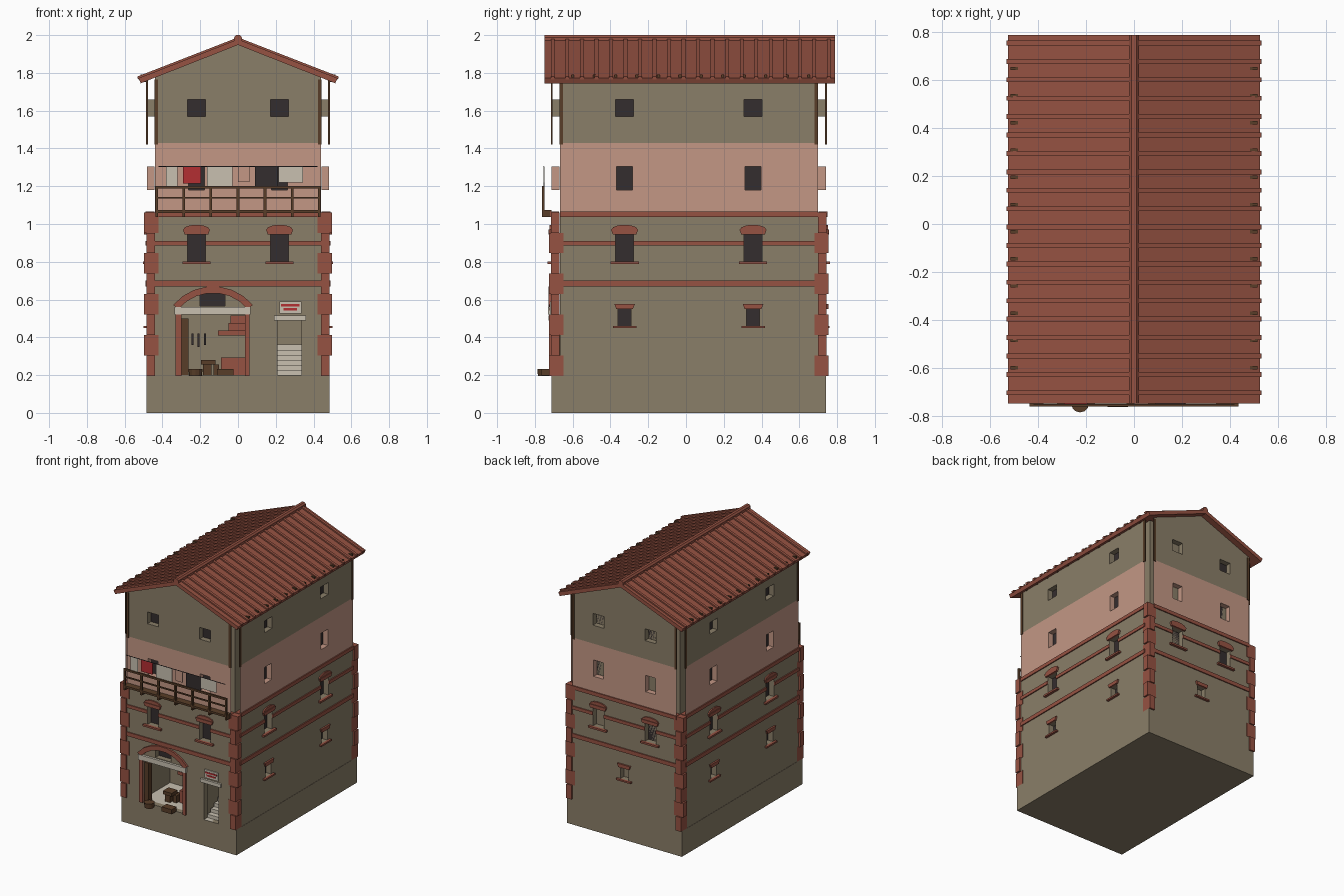
import bpy, bmesh, math
from mathutils import Matrix, Vector

if "Cube" in bpy.data.objects:
    bpy.data.objects.remove(bpy.data.objects["Cube"])

YC = 0.015
HALF = {'front': 0.727, 'back': 0.727, 'right': 0.483, 'left': 0.483}
TURN = {'front': 0, 'right': math.pi / 2, 'back': math.pi, 'left': -math.pi / 2}


def material(name, r, g, b):
    m = bpy.data.materials.new(name)
    lin = [((c / 255 + 0.055) / 1.055) ** 2.4 for c in (r, g, b)]
    m.diffuse_color = (*lin, 1)
    m.use_nodes = True
    m.node_tree.nodes["Principled BSDF"].inputs["Base Color"].default_value = m.diffuse_color
    return m


OLIVE = material('olive plaster', 138, 126, 104)
PINK = material('pink plaster', 195, 151, 133)
BRICK = material('red brick', 150, 82, 66)
CREAM = material('cream', 200, 192, 176)
DARK = material('dark glass', 52, 45, 46)
RED = material('red cloth', 180, 46, 50)
WOOD = material('dark wood', 88, 61, 40)


def place(side, u, d, z):
    """Facade coordinates (along, outward, up) to world; side None is world already."""
    if side is None:
        return Vector((u, d, z))
    v = Matrix.Rotation(TURN[side], 3, 'Z') @ Vector((u, -(HALF[side] + d), z))
    return v + Vector((0, YC, 0))


def finish(name, bm, *mats):
    me = bpy.data.meshes.new(name)
    bm.to_mesh(me)
    bm.free()
    for m in mats:
        me.materials.append(m)
    ob = bpy.data.objects.new(name, me)
    bpy.context.collection.objects.link(ob)
    return ob


def prisms(name, mat, shapes, side=None):
    """Extrude (u, z) outlines from depth d0 to d1."""
    bm = bmesh.new()
    for pts, d0, d1 in shapes:
        a = [bm.verts.new(place(side, u, d0, z)) for u, z in pts]
        b = [bm.verts.new(place(side, u, d1, z)) for u, z in pts]
        n = len(pts)
        bm.faces.new(a)
        bm.faces.new(b[::-1])
        for i in range(n):
            bm.faces.new((a[i], b[i], b[(i + 1) % n], a[(i + 1) % n]))
    bmesh.ops.recalc_face_normals(bm, faces=bm.faces)
    return finish(name, bm, mat)


def boxes(name, mat, items, side=None):
    return prisms(name, mat, [([(a, e), (b, e), (b, f), (a, f)], c, d)
                              for a, b, c, d, e, f in items], side)


def panel(name, mat, side, half, z0, z1, holes):
    """Flat wall with recessed openings; holes are (u0, u1, z0, z1, glazed)."""
    bm = bmesh.new()
    us = sorted({-half, half, *[h[0] for h in holes], *[h[1] for h in holes]})
    zs = sorted({z0, z1, *[h[2] for h in holes], *[h[3] for h in holes]})

    def quad(pts, idx=0):
        bm.faces.new([bm.verts.new(place(side, *p)) for p in pts]).material_index = idx

    for a, b in zip(us, us[1:]):
        for c, d in zip(zs, zs[1:]):
            if not any(h[0] <= a and b <= h[1] and h[2] <= c and d <= h[3] for h in holes):
                quad([(a, 0, c), (b, 0, c), (b, 0, d), (a, 0, d)])
    k = -0.042
    for a, b, c, d, glazed in holes:
        ring = [(a, c), (b, c), (b, d), (a, d)]
        for (p, q), (r, s) in zip(ring, ring[1:] + ring[:1]):
            quad([(p, 0, q), (r, 0, s), (r, k, s), (p, k, q)])
        if glazed:
            quad([(p, k, q) for p, q in ring], 1)
    bmesh.ops.remove_doubles(bm, verts=bm.verts, dist=1e-5)
    return finish(name, bm, mat, DARK)


# Plinth and inner core, with a hollow shop and stair room at the front
boxes('plinth', OLIVE, [(-.485, .485, -.712, .742, 0, .195)])
boxes('inner_core', OLIVE, [
    (-.44, .44, -.667, .70, .56, 1.77), (-.44, .44, -.35, .70, .195, .56),
    (-.44, -.33, -.667, -.35, .195, .56), (.06, .2, -.667, -.35, .195, .56),
    (.34, .44, -.667, -.35, .195, .56)])
boxes('room_floor', CREAM, [(-.33, .06, -.71, -.35, .195, .2), (.2, .34, -.71, -.35, .195, .2)])

# Four facades: walls, bands, windows and corner boards
for side in TURN:
    narrow = side in ('front', 'back')
    half, wu = (.44, .22) if narrow else (.683, .34)
    low = {'front': [], 'back': [0], 'right': [-wu, wu], 'left': [-wu, wu]}[side]
    holes = [(c - .035, c + .035, .46, .55, True) for c in low]
    holes += [(c - .047, c + .047, .80, .945, True) for c in (-wu, wu)]
    if side == 'front':
        holes += [(-.30, .036, .2, .52, False), (.21, .335, .2, .49, False),
                  (-.2, -.07, .565, .645, True)]
    panel(side + '_lower_wall', OLIVE, side, half, .195, 1.06, holes)
    panel(side + '_middle_wall', PINK, side, half, 1.06, 1.43,
          [(c - .042, c + .042, 1.18, 1.305, True) for c in (-wu, wu)])
    panel(side + '_upper_wall', OLIVE, side, half, 1.43, 1.78 if narrow else 1.76,
          [(c - .047, c + .047, 1.57, 1.66, True) for c in (-wu, wu)])
    bands = [(-half, half, 0, .008, .67, .70), (-half, half, -.04, .008, 1.037, 1.065)]
    cuts = [-half, -wu - .047, -wu + .047, wu - .047, wu + .047, half]
    bands += [(cuts[i], cuts[i + 1], 0, .008, .885, .91) for i in (0, 2, 4)]
    boxes(side + '_brick_bands', BRICK, bands, side)
    trim = []
    for c in (-wu, wu):
        trim.append(([(c - .075, .787), (c + .075, .787), (c + .075, .801), (c - .075, .801)], 0, .02))
        trim.append(([(c - .062, .944), (c + .062, .944), (c + .072, .97), (c - .072, .97)], 0, .015))
        trim.append(([(c + .07 * math.cos(math.pi * i / 6), .97 + .026 * math.sin(math.pi * i / 6))
                      for i in range(7)], 0, .01))
    for c in low:
        trim.append(([(c - .062, .449), (c + .062, .449), (c + .062, .461), (c - .062, .461)], 0, .018))
        trim.append(([(c - .044, .55), (c + .044, .55), (c + .055, .577), (c - .055, .577)], 0, .013))
    prisms(side + '_window_trim', BRICK, trim, side)
    boxes(side + '_corner_boards', WOOD,
          [(s * (half - .008) - .009, s * (half - .008) + .009, -.006, .004, 1.42, 1.765)
           for s in (-1, 1)], side)
    if narrow:
        prisms(side + '_gable', OLIVE, [([(-.43, 1.78), (.43, 1.78), (0, 1.95)], -.01, 0)], side)

# Alternating corner quoins
quoins = []
h = (1.062 - .195) / 8
for i in range(8):
    x0, x1, f, g = (.44, .485, .075, .012) if i % 2 == 0 else (.42, .498, .045, .002)
    z0 = .195 + i * h
    for s in (-1, 1):
        xs = sorted((s * x0, s * x1))
        quoins.append((*xs, -.712 - g, -.712 - g + f, z0, z0 + h))
        quoins.append((*xs, .742 + g - f, .742 + g, z0, z0 + h))
boxes('corner_quoins', BRICK, quoins)

# Roof slab, tile ribs, ridge and rafter tails
Y0, Y1 = -.75, .79
prisms('roof', BRICK, [([(0, 1.978), (s * .527, 1.772), (s * .515, 1.745), (0, 1.948)], Y0, Y1)
                       for s in (-1, 1)])
prisms('roof_tile_ribs', BRICK, [
    ([(0, 1.988), (s * .532, 1.781), (s * .53, 1.765), (0, 1.97)],
     -.705 + i * .0769 - .01, -.705 + i * .0769 + .01) for i in range(20) for s in (-1, 1)])
prisms('ridge_cap', BRICK, [([(-.02, 1.955), (.02, 1.955), (.02, 1.988), (.01, 2), (-.01, 2),
                             (-.02, 1.988)], Y0, Y1)])
boxes('rafter_tails', WOOD, [(s * .5 - .015, s * .5 + .015, y - .007, y + .007, 1.752, 1.791)
                             for s in (-1, 1) for y in [-.6 + i * .1136 for i in range(12)]])

# Shop front: jambs, lintel and segmental arch
boxes('shop_jambs', BRICK, [(-.33, -.30, -.01, .012, .195, .525), (.036, .062, -.01, .012, .195, .525)], 'front')
boxes('front_lintels', CREAM, [(-.335, .067, -.01, .018, .522, .56), (.19, .36, -.01, .016, .488, .515)], 'front')
arc = [math.radians(90 + 50 * (1 - 2 * i / 7)) for i in range(8)]
arch = [(-.132 + .275 * math.cos(a), .395 + .275 * math.sin(a)) for a in arc]
arch += [(-.132 + .24 * math.cos(a), .395 + .24 * math.sin(a)) for a in arc[::-1]]
prisms('shop_arch', BRICK, [([arch[i], arch[i + 1], arch[14 - i], arch[15 - i]], 0, .015)
                            for i in range(7)], 'front')
boxes('sign_board', CREAM, [(.22, .335, 0, .008, .527, .59)], 'front')
boxes('sign_stripes', RED, [(.228, .325, .008, .011, .564, .576), (.24, .312, .008, .011, .543, .554)], 'front')

# Shop contents and stairs
boxes('entry_stairs', CREAM, [(.21, .335, -.67 + i * .04, -.35, .2, .226 + i * .027) for i in range(6)])
boxes('forge', BRICK, [(-.09, .04, -.58, -.42, .2, .292), (-.105, .05, -.58, -.4, .41, .435),
                       (-.05, .05, -.55, -.38, .435, .475), (-.04, .05, -.5, -.36, .475, .515)])
boxes('shop_door_leaf', WOOD, [(-.298, -.262, -.705, -.665, .2, .5)])
boxes('hanging_tools', DARK, [(x - .005, x + .005, -.365, -.35, z, .42)
                              for x, z in ((-.24, .36), (-.21, .35), (-.175, .36))])
boxes('anvil_and_bench', WOOD, [(-.185, -.14, -.62, -.57, .2, .265), (-.195, -.12, -.63, -.56, .255, .28),
                                (-.13, -.1, -.6, -.54, .2, .255)])
boxes('crate', WOOD, [(-.11, -.025, -.765, -.705, .197, .232)])
bm = bmesh.new()
bmesh.ops.create_cone(bm, cap_ends=True, segments=12, radius1=.034, radius2=.037, depth=.038,
                      matrix=Matrix.Translation((-.225, -.75, .214)))
finish('tub', bm, WOOD)

# Balcony and washing line
rail = [(-.437, .437, 0, .05, 1.058, 1.073), (-.437, .437, .036, .05, 1.188, 1.202),
        (-.437, .437, .039, .047, 1.134, 1.144)]
for i in range(7):
    x = -.43 + i * .1433
    rail += [(x - .007, x + .007, .036, .05, 1.04, 1.195), (x - .007, x + .007, 0, .05, 1.037, 1.058)]
boxes('balcony', WOOD, rail, 'front')
boxes('washing_line', DARK, [(-.42, .42, .039, .042, 1.303, 1.307)], 'front')
for name, mat, items in (
        ('white_laundry', CREAM, [(-.38, -.32, 1.2), (-.165, -.03, 1.2), (.215, .345, 1.22)]),
        ('red_laundry', RED, [(-.292, -.195, 1.215)]),
        ('pink_laundry', PINK, [(0, .06, 1.222)]),
        ('dark_laundry', DARK, [(.09, .213, 1.2)])):
    boxes(name, mat, [(a, b, .038, .042, z, 1.304) for a, b, z in items], 'front')
